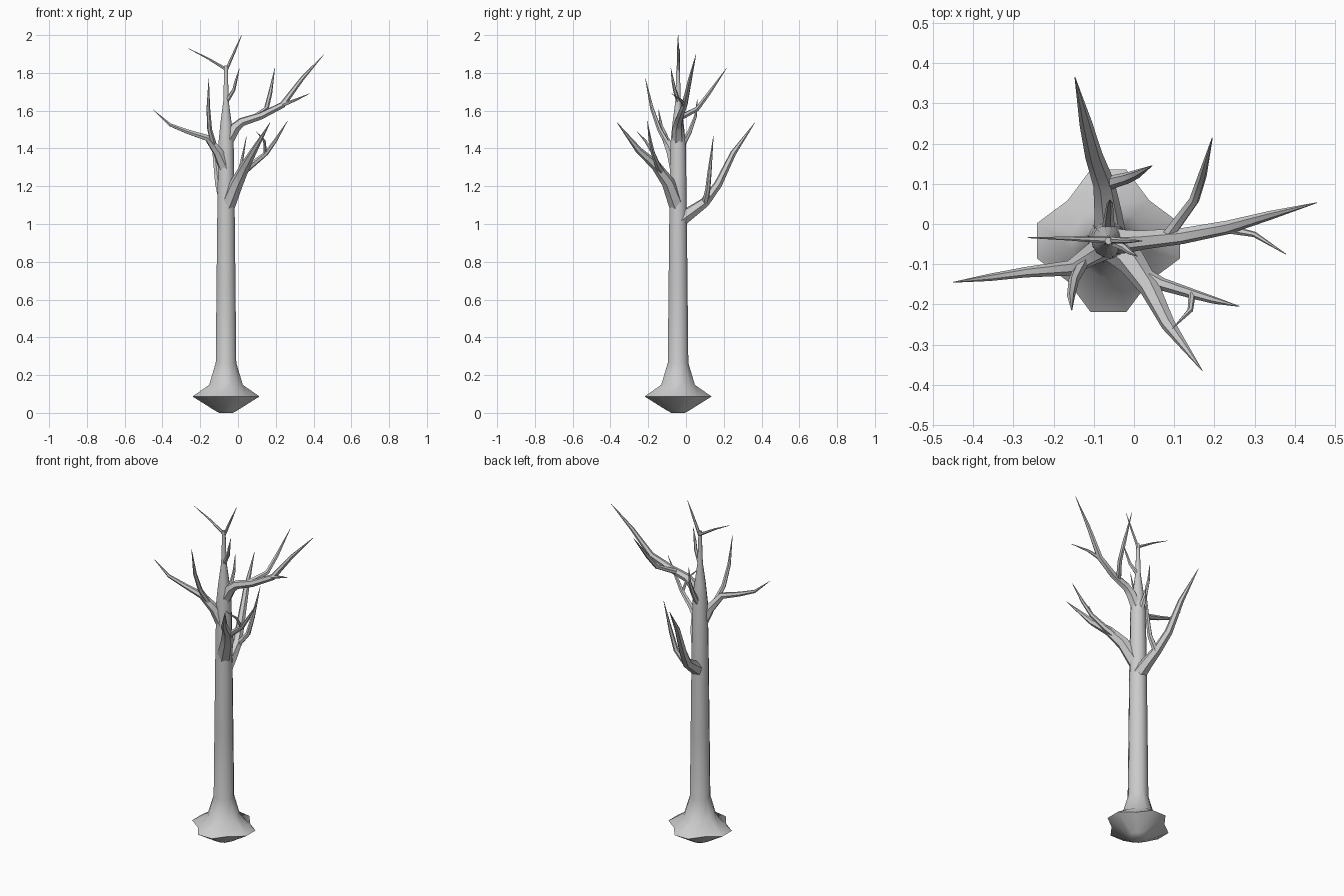
import bpy, bmesh
from math import cos, sin, radians, pi
from mathutils import Vector

CX, CY = -0.0635, -0.042


def finish(bm, name, angle):
    bmesh.ops.recalc_face_normals(bm, faces=bm.faces)
    me = bpy.data.meshes.new(name)
    bm.to_mesh(me)
    bm.free()
    for p in me.polygons:
        p.use_smooth = True
    me.set_sharp_from_angle(angle=radians(angle))
    ob = bpy.data.objects.new(name, me)
    bpy.context.collection.objects.link(ob)
    return ob


def skin(bm, rings):
    """Bridge a list of equal vertex rings and cap both ends."""
    n = len(rings[0])
    for a, b in zip(rings, rings[1:]):
        for i in range(n):
            j = (i + 1) % n
            bm.faces.new((a[i], a[j], b[j], b[i]))
    bm.faces.new(rings[0][::-1])
    bm.faces.new(rings[-1])


def branch(name, pts, sides=6):
    """Tapered tube through (x, y, z, radius) points."""
    bm = bmesh.new()
    P = [Vector(p[:3]) for p in pts]
    dirs = [(b - a).normalized() for a, b in zip(P, P[1:])]
    tang = [dirs[0]] + [(a + b).normalized() for a, b in zip(dirs, dirs[1:])] + [dirs[-1]]
    u = tang[0].orthogonal().normalized()
    rings = []
    for p, t, q in zip(P, tang, pts):
        u = (u - t * u.dot(t)).normalized()
        v = t.cross(u)
        rings.append([bm.verts.new(p + (u * cos(2 * pi * k / sides) + v * sin(2 * pi * k / sides)) * q[3])
                      for k in range(sides)])
    skin(bm, rings)
    return finish(bm, name, 45)


# Trunk with four-lobed root flare: (z, lobe radius, radius between lobes)
profile = [(0.0, 0.036, 0.036), (0.012, 0.06, 0.055), (0.087, 0.183, 0.143),
           (0.148, 0.092, 0.088), (0.265, 0.056, 0.056), (0.65, 0.052, 0.052),
           (1.1, 0.047, 0.047), (1.42, 0.042, 0.042), (1.53, 0.031, 0.031),
           (1.65, 0.015, 0.015), (1.84, 0.009, 0.009)]
bm = bmesh.new()
rings = []
for z, lobe, gap in profile:
    ring = []
    for q in range(4):
        for off, r in ((-14, lobe), (14, lobe), (45, gap)):
            a = radians(q * 90 + off)
            ring.append(bm.verts.new((CX + r * cos(a), CY + r * sin(a), z)))
    rings.append(ring)
skin(bm, rings)
finish(bm, "trunk", 50)

# Crown fork
branch("crown_twig_left", [(-0.064, -0.04, 1.82, .009), (-0.165, -0.036, 1.88, .005), (-0.265, -0.034, 1.93, .001)])
branch("crown_twig_right", [(-0.064, -0.04, 1.81, .009), (-0.015, -0.042, 1.92, .006), (0.02, -0.042, 2.0, .001)])
branch("upper_twig", [(-0.06, -0.042, 1.65, .012), (-0.022, -0.06, 1.71, .009), (-0.01, -0.07, 1.76, .007), (0.008, -0.08, 1.825, .001)])
branch("back_twig", [(-0.064, -0.02, 1.42, .018), (-0.062, 0.02, 1.49, .012), (-0.06, 0.05, 1.57, .008), (-0.06, 0.06, 1.66, .001)])

# Upper right limb
branch("right_limb", [(-0.06, -0.043, 1.43, .034), (-0.015, -0.043, 1.51, .029), (0.02, -0.04, 1.54, .024),
                      (0.12, -0.03, 1.572, .02), (0.235, -0.008, 1.63, .017), (0.34, 0.022, 1.77, .011),
                      (0.455, 0.053, 1.898, .001)])
branch("right_limb_twig", [(0.22, -0.01, 1.625, .012), (0.30, -0.026, 1.655, .007), (0.378, -0.075, 1.69, .001)])
branch("right_limb_fork", [(0.08, -0.035, 1.56, .016), (0.15, 0.06, 1.61, .013), (0.17, 0.12, 1.69, .011),
                           (0.195, 0.215, 1.825, .001)])

# Left limb
branch("left_limb", [(-0.065, -0.05, 1.29, .036), (-0.105, -0.075, 1.38, .028), (-0.16, -0.11, 1.455, .019),
                     (-0.27, -0.12, 1.49, .013), (-0.36, -0.133, 1.525, .009), (-0.45, -0.145, 1.605, .001)])
branch("left_limb_fork", [(-0.125, -0.09, 1.41, .016), (-0.15, -0.14, 1.50, .013), (-0.157, -0.18, 1.61, .010),
                          (-0.155, -0.215, 1.77, .001)])

# Front limb
branch("front_limb", [(-0.055, -0.05, 1.1, .042), (-0.005, -0.095, 1.22, .035), (0.04, -0.16, 1.31, .026),
                      (0.085, -0.25, 1.39, .018), (0.17, -0.365, 1.537, .001)])
branch("front_limb_fork", [(0.02, -0.125, 1.27, .02), (0.07, -0.15, 1.31, .016), (0.15, -0.175, 1.375, .012),
                           (0.2, -0.19, 1.445, .009), (0.262, -0.205, 1.545, .001)])
branch("front_limb_twig", [(0.145, -0.172, 1.37, .009), (0.14, -0.215, 1.44, .007), (0.096, -0.26, 1.49, .001)])

# Back limb
branch("back_limb", [(-0.06, -0.035, 1.02, .042), (-0.065, 0.03, 1.065, .034), (-0.075, 0.1, 1.115, .027),
                     (-0.1, 0.17, 1.21, .022), (-0.12, 0.25, 1.375, .016), (-0.147, 0.365, 1.537, .001)])
branch("back_limb_fork", [(-0.07, 0.1, 1.11, .018), (-0.015, 0.115, 1.18, .014), (0.01, 0.125, 1.28, .011),
                          (0.045, 0.145, 1.465, .001)])
